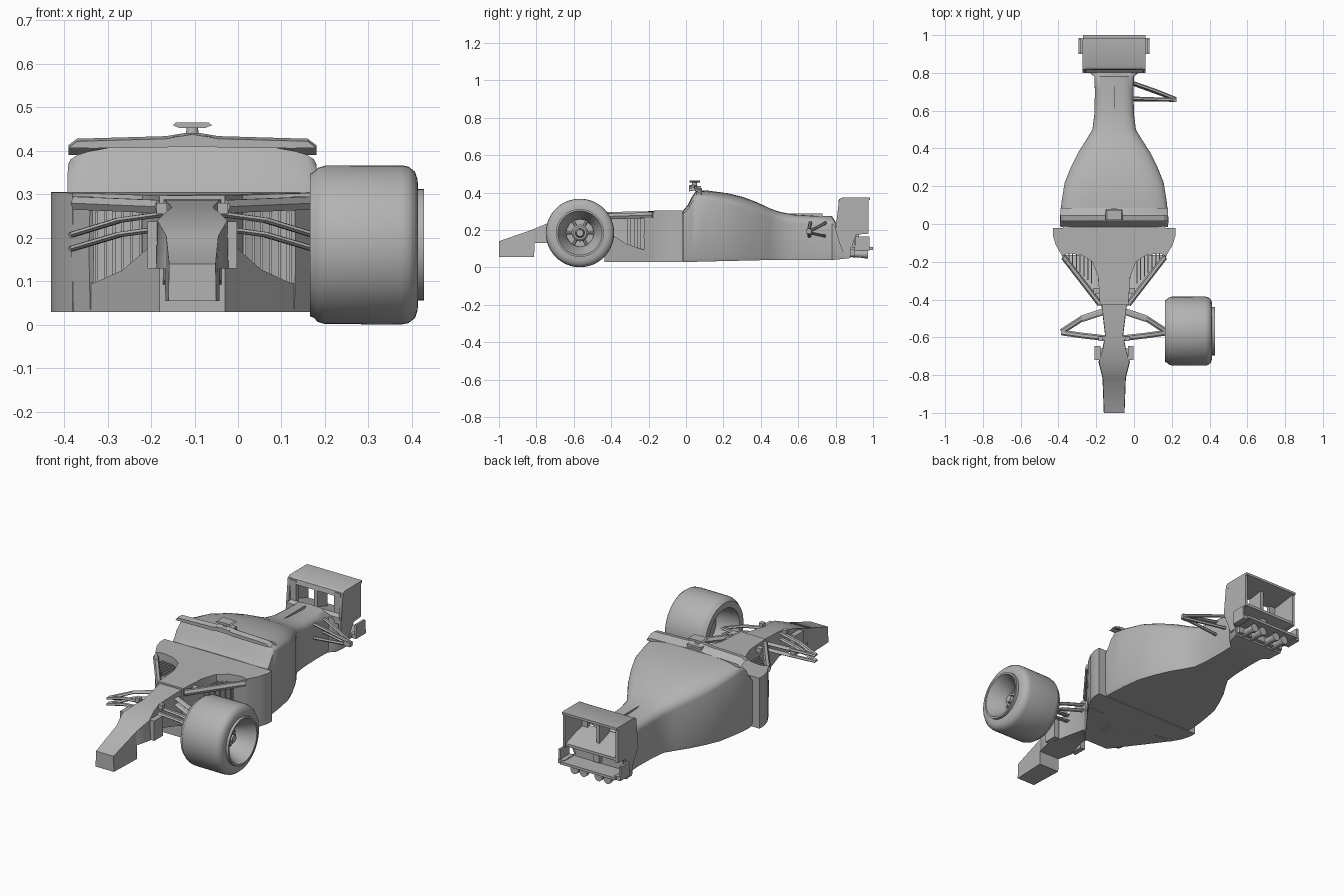
import bpy, bmesh, math
from mathutils import Vector, Matrix

CX = -0.105  # body centre line
grey = bpy.data.materials.new("plain grey")
grey.diffuse_color = (0.45, 0.45, 0.45, 1)


def make(name, verts, faces, angle=32):
    bm = bmesh.new()
    vs = [bm.verts.new(v) for v in verts]
    for f in faces:
        bm.faces.new([vs[i] for i in f])
    bmesh.ops.remove_doubles(bm, verts=bm.verts, dist=1e-5)
    bmesh.ops.recalc_face_normals(bm, faces=bm.faces)
    me = bpy.data.meshes.new(name)
    bm.to_mesh(me)
    bm.free()
    me.materials.append(grey)
    me.shade_smooth()
    me.set_sharp_from_angle(angle=math.radians(angle))
    ob = bpy.data.objects.new(name, me)
    bpy.context.collection.objects.link(ob)
    return ob


def loft(name, rings, angle=32, closed=False):
    n, m = len(rings[0]), len(rings)
    verts = [v for r in rings for v in r]
    faces = []
    for k in range(m if closed else m - 1):
        a, b = k * n, (k + 1) % m * n
        faces += [(a + i, a + (i + 1) % n, b + (i + 1) % n, b + i) for i in range(n)]
    if not closed:
        faces += [tuple(range(n)), tuple(range((m - 1) * n, m * n))]
    return make(name, verts, faces, angle)


def box(name, x0, x1, y0, y1, z0, z1):
    r = lambda z: [(x0, y0, z), (x1, y0, z), (x1, y1, z), (x0, y1, z)]
    return loft(name, [r(z0), r(z1)])


def bar(name, p, q, w, t):
    # flat blade from p to q, w wide in plan and t thick
    p, q = Vector(p), Vector(q)
    d = (q - p).normalized()
    side = d.cross(Vector((0, 0, 1))).normalized()
    up = side.cross(d)
    ring = lambda c: [c + side * a * w / 2 + up * b * t / 2
                      for a, b in ((-1, 0), (-.5, 1), (.5, 1), (1, 0), (.5, -1), (-.5, -1))]
    return loft(name, [ring(p), ring(q)])


def lathe_x(name, profile, cy, cz, seg=48):
    rings = [[(x, cy + r * math.cos(i * math.tau / seg), cz + r * math.sin(i * math.tau / seg))
              for i in range(seg)] for x, r in profile]
    return loft(name, rings, 35, closed=True)


def cylinder(name, p, q, r0, r1, seg=20):
    p, q = Vector(p), Vector(q)
    rot = (q - p).to_track_quat('Z', 'Y')
    ring = lambda c, r: [c + rot @ Vector((r * math.cos(i * math.tau / seg),
                                          r * math.sin(i * math.tau / seg), 0)) for i in range(seg)]
    return loft(name, [ring(p, r0), ring(q, r1)])


def plan(name, half, zb, zt):
    # mirrored plan outline; zt is a height or a rule of the half width
    f = zt if callable(zt) else (lambda x: zt)
    pts = half + [(-x, y) for x, y in reversed(half)]
    return loft(name, [[(CX + x, y, zb) for x, y in pts],
                       [(CX + x, y, f(abs(x))) for x, y in pts]])


# nose: rectangular sections (y, half width, bottom, top)
nose = [(-1, .055, .055, .14), (-.812, .062, .055, .205), (-.81, .063, .13, .207),
        (-.73, .083, .13, .24), (-.66, .062, .135, .26), (-.59, .048, .135, .27),
        (-.45, .065, .10, .287), (-.3, .085, .03, .295), (-.1, .1, .03, .3)]
loft("nose", [[(CX - w, y, b), (CX + w, y, b), (CX + w * .97, y, t), (CX - w * .97, y, t)]
              for y, w, b, t in nose])

# front body with recessed intakes, and the low wedge floor below them
plan("front_body", [(.325, -.02), (.325, -.06), (.31, -.11), (.275, -.17), (.24, -.155),
                    (.17, -.165), (.115, -.2), (.085, -.28), (.075, -.43)], .03,
     lambda x: .295 + .01 * x / .325)
plan("floor_wedge", [(.275, -.165), (.225, -.235), (.16, -.32), (.075, -.435)], .03,
     lambda x: .09 + .11 * ((.275 - x) / .2) ** 2)
plan("gap_neck", [(.27, -.03), (.27, .01)], .035, .3)

for s, side in ((-1, "left"), (1, "right")):
    X = lambda x: CX + s * x
    # diagonal brace, corner panel and intake fins
    bar(side + "_brace", (X(.268), -.175, .28), (X(.075), -.425, .272), .03, .03)
    bar(side + "_corner_panel", (X(.272), -.165, .165), (X(.232), -.222, .165), .014, .26)
    for i in range(7):
        x = .12 + .02 * i
        y0 = -.175 - (.275 - x) * .9
        box(side + "_intake_fin", X(x) - .003, X(x) + .003, y0, -.15, .07, .262)
    # pods on the nose
    box(side + "_nose_pod", X(.088) - .015, X(.088) + .015, -.72, -.645, .13, .238)
    box(side + "_pod_mount", X(.06) - .025, X(.06) + .025, -.7, -.66, .15, .225)
    box(side + "_nose_bracket", X(.07) - .012, X(.07) + .012, -.62, -.595, .255, .28)
    box(side + "_body_bracket", X(.095) - .014, X(.095) + .014, -.37, -.34, .26, .285)
    # front wishbones, upper and lower blades with a bend
    for tip, mid, root in ((.207, .24, .258), (.175, .207, .225)):
        bar(side + "_front_arm", (X(.278), -.575, tip), (X(.17), -.59, mid), .03, .012)
        bar(side + "_front_arm", (X(.172), -.59, mid), (X(.04), -.605, root), .03, .012)
        bar(side + "_rear_arm", (X(.278), -.57, tip), (X(.17), -.5, mid), .03, .012)
        bar(side + "_rear_arm", (X(.172), -.502, mid), (X(.045), -.46, root), .035, .012)

# engine cover: (y, half width, bottom, shoulder, top)
cover = [(-.015, .285, .03, .285, .305), (.01, .287, .03, .31, .335), (.03, .287, .03, .345, .375),
         (.055, .285, .03, .37, .412), (.12, .278, .032, .36, .41), (.22, .262, .034, .34, .397),
         (.3, .23, .036, .315, .378), (.38, .19, .038, .29, .348), (.45, .145, .039, .265, .315),
         (.5, .115, .04, .245, .297), (.58, .105, .04, .235, .282), (.7, .102, .04, .23, .275),
         (.78, .105, .04, .225, .275), (.81, .14, .042, .2, .225), (.88, .155, .05, .17, .2)]


def cover_ring(y, w, b, s, t):
    half = [(w * .97, b), (w, b + .02)]
    for i in range(7):
        a = i / 6 * math.pi / 2
        half.append((w * max(math.cos(a), 0) ** .55, s + (t - s) * math.sin(a)))
    half[-1] = (.0, t)
    return ([(CX + x, y, z) for x, z in half]
            + [(CX - x, y, z) for x, z in reversed(half[:-1])])


loft("engine_cover", [cover_ring(*c) for c in cover], 38)
box("spine_fin", CX - .002, CX + .002, .53, .73, .25, .288)

# roof lip with raised middle
lip = [(-.285, .413), (-.265, .428), (-.06, .434), (0, .444), (.06, .434), (.265, .428),
       (.285, .413), (.23, .412), (.06, .414), (0, .424), (-.06, .414), (-.23, .412)]
loft("roof_lip", [[(CX + x, y, z - d) for x, z in lip] for y, d in ((.015, .006), (.045, 0), (.085, .022))])
# camera on the roof
cylinder("camera_stem", (CX, .045, .42), (CX, .045, .458), .018, .012)
box("camera_base", CX - .042, CX + .042, .018, .08, .41, .434)
cam = [(-.045, .459), (-.038, .465), (.038, .465), (.045, .459), (.03, .453), (-.03, .453)]
loft("camera", [[(CX + x, y, z) for x, z in cam] for y in (.02, .075)])

# wheel with deep rims on both sides
WY, WZ = -.567, .184
lathe_x("tyre", [(.165, .13), (.165, .164), (.175, .168), (.183, .177), (.2, .182), (.375, .183),
                 (.392, .18), (.407, .168), (.413, .15), (.414, .128), (.428, .128), (.428, .118),
                 (.415, .112), (.35, .08), (.32, .072), (.3, .076), (.3, .1), (.26, .118)], WY, WZ)
lathe_x("hub_ring", [(.29, .025), (.29, .045), (.35, .045), (.36, .035), (.36, .025)], WY, WZ, 24)
cylinder("hub", (.27, WY, WZ), (.375, WY, WZ), .03, .018)
cylinder("brake_disc", (.275, WY, WZ), (.29, WY, WZ), .085, .085, 32)
for i in range(6):
    a = i * math.tau / 6
    dy, dz = math.cos(a), math.sin(a)
    cylinder("spoke", (.325, WY + .035 * dy, WZ + .035 * dz),
             (.32, WY + .08 * dy, WZ + .08 * dz), .009, .009, 8)

# rear wishbones on the right side
for p, q in (((.0, .745, .238), (.115, .705, .215)), ((.115, .705, .215), (.222, .662, .195)),
             ((-.01, .665, .24), (.222, .657, .2)), ((-.01, .66, .165), (.222, .657, .188)),
             ((.0, .74, .168), (.222, .66, .185))):
    bar("rear_wishbone", p, q, .02, .014)
box("wishbone_end", .185, .224, .645, .668, .18, .205)

# rear wing: frame with two windows, top flap and middle post
plate = [(.8, .2), (.818, .365), (.835, .373), (.975, .373), (.975, .18), (.91, .175),
         (.88, .09), (.84, .08), (.82, .13)]
for s in (-1, 1):
    loft("wing_end_plate", [[(CX + s * (h - (.012 if z < .15 else 0)), y, z) for y, z in plate]
                            for h in (.152, .167)])
    box("wing_corner", CX + s * .135 - .02, CX + s * .135 + .02, .815, .835, .21, .36)
    box("side_tab", CX + s * .17 - .018, CX + s * .17 + .018, .9, .985, .09, .112)
    box("side_fin", CX + s * .182 - .006, CX + s * .182 + .006, .905, .98, .09, .165)
flap = [(.815, .34), (.82, .365), (.835, .373), (.985, .373), (.985, .36), (.84, .34)]
loft("wing_flap", [[(CX + x, y, z) for y, z in flap] for x in (-.166, .166)])
shelf = [(.8, .2), (.8, .235), (.815, .25), (.835, .245), (.97, .2), (.97, .185), (.86, .17)]
loft("wing_shelf", [[(CX + x, y, z) for y, z in shelf] for x in (-.158, .158)])
box("wing_post", CX - .01, CX + .01, .82, .91, .2, .36)

# tail panel, rear plate and four exhaust pipes
box("tail_panel", CX - .145, CX + .145, .87, .9, .06, .19)
box("tail_light", CX - .018, CX + .018, .89, .925, .12, .18)
box("rear_plate", CX - .165, CX + .165, .88, 1, .094, .108)
for x in (-.1, -.045, .045, .1):
    cylinder("exhaust_pipe", (CX + x, .84, .075), (CX + x, .965, .07), .018, .02, 16)
    cylinder("exhaust_rim", (CX + x, .955, .07), (CX + x, .972, .07), .023, .023, 16)
